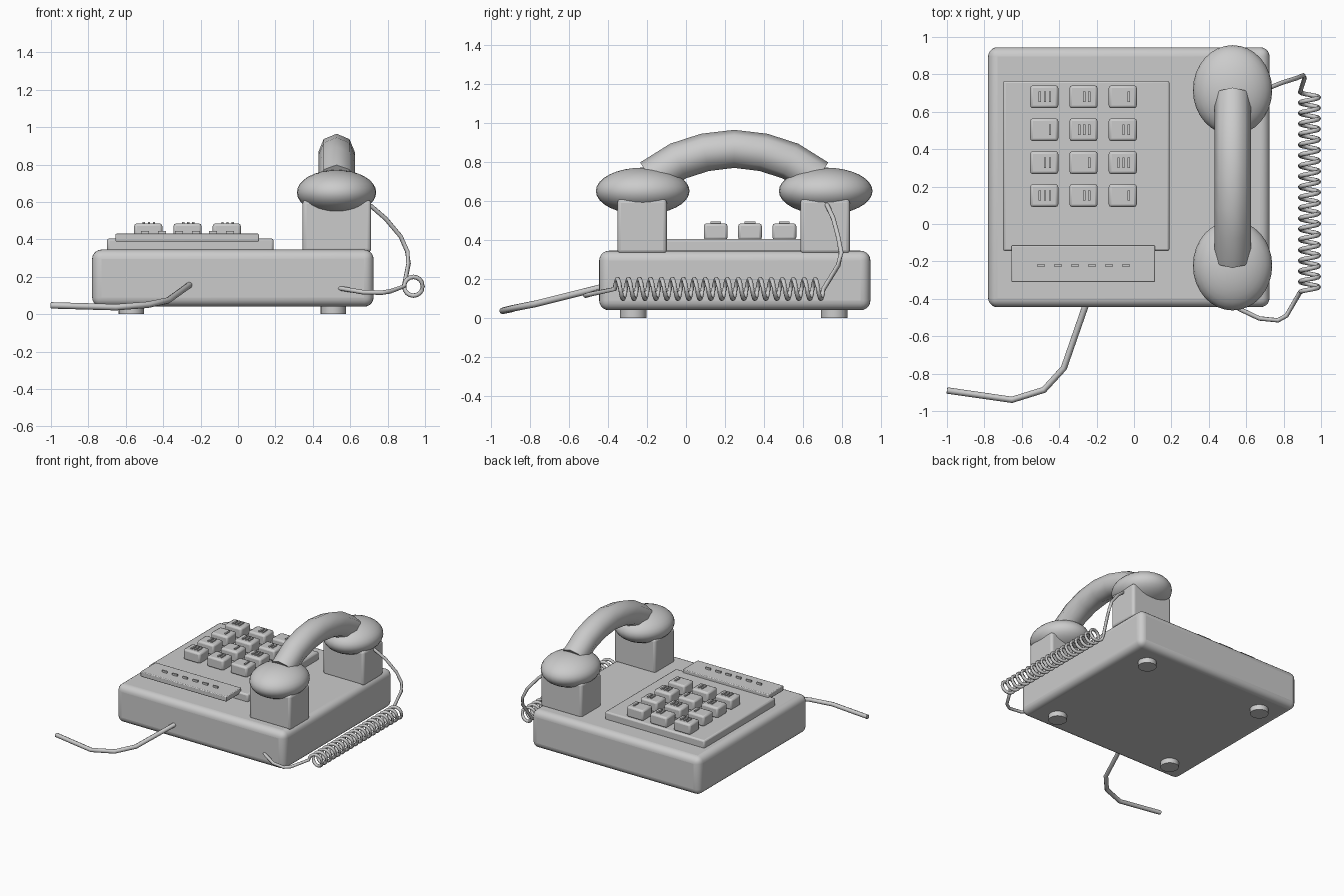
import bpy
import math

if "Cube" in bpy.data.objects:
    bpy.data.objects.remove(bpy.data.objects["Cube"])


def finish(obj, name, bevel=0.0, segments=3):
    obj.name = name
    if bevel:
        m = obj.modifiers.new("soft_edges", 'BEVEL')
        m.width = bevel
        m.segments = segments
    bpy.ops.object.shade_smooth_by_angle(angle=math.radians(35))
    return obj


def box(name, x, y, z, bevel=0.0, segments=3):
    """Box from (min, max) pairs."""
    bpy.ops.mesh.primitive_cube_add(size=1, location=[sum(r) / 2 for r in (x, y, z)])
    obj = bpy.context.object
    obj.scale = [r[1] - r[0] for r in (x, y, z)]
    bpy.ops.object.transform_apply(location=False, rotation=False, scale=True)
    return finish(obj, name, bevel, segments)


def centred_box(name, x, y, w, d, z, bevel=0.0):
    return box(name, (x - w / 2, x + w / 2), (y - d / 2, y + d / 2), z, bevel, 2)


def tube(name, points, radius, resolution):
    """Round tube along a polyline."""
    curve = bpy.data.curves.new(name, 'CURVE')
    curve.dimensions = '3D'
    curve.twist_mode = 'Z_UP'
    curve.bevel_depth = radius
    curve.bevel_resolution = resolution
    curve.use_fill_caps = True
    spline = curve.splines.new('POLY')
    spline.points.add(len(points) - 1)
    for p, co in zip(spline.points, points):
        p.co = (*co, 1)
    spline.use_smooth = True
    obj = bpy.data.objects.new(name, curve)
    bpy.context.collection.objects.link(obj)
    return obj


# Base and feet
box("base", (-0.78, 0.725), (-0.445, 0.945), (0.04, 0.345), 0.05, 5)
for x in (-0.57, 0.51):
    for y in (-0.27, 0.76):
        bpy.ops.mesh.primitive_cylinder_add(vertices=24, radius=0.068, depth=0.05,
                                            location=(x, y, 0.025))
        finish(bpy.context.object, "foot")

# Key panel and label strip with dashes
box("key_panel", (-0.70, 0.19), (-0.145, 0.765), (0.335, 0.405), 0.012, 2)
box("label_strip", (-0.655, 0.112), (-0.31, -0.115), (0.388, 0.43), 0.006, 2)
for i in range(6):
    centred_box("label_dash", -0.498 + i * 0.091, -0.222, 0.043, 0.012, (0.425, 0.445))

# Keys with one to three raised bars
for r, y in enumerate((0.68, 0.504, 0.328, 0.152)):
    for c, x in enumerate((-0.48, -0.27, -0.06)):
        centred_box("key", x, y, 0.15, 0.122, (0.40, 0.485), 0.014)
        for b in range(1 + (r - c + 2) % 3):
            centred_box("key_bar", x + 0.031 - b * 0.027, y, 0.013, 0.055, (0.48, 0.494))

# Cradle posts and rounded handset ends
for part, y in (("front", -0.225), ("back", 0.713)):
    box(part + "_cradle", (0.345, 0.712), (y - 0.127, y + 0.127), (0.33, 0.61), 0.02, 3)
    bpy.ops.mesh.primitive_uv_sphere_add(segments=32, ring_count=16, radius=1,
                                         location=(0.527, y + 0.003, 0.651))
    cap = bpy.context.object
    cap.scale = (0.212, 0.24, 0.12)
    bpy.ops.object.transform_apply(location=False, rotation=False, scale=True)
    finish(cap, part + "_handset_end")

# Arched handset grip
half = [(0.43, 0.715), (0.287, 0.805), (0.15, 0.849)]
arch = [(-d, z) for d, z in half] + [(0, 0.867)] + [(d, z) for d, z in reversed(half)]
tube("handset_grip", [(0.527, 0.247 + d, z) for d, z in arch], 0.0975, 2)

# Coiled handset cord with straight leads
lead_in = [(0.62, 0.69, 0.63), (0.715, 0.725, 0.575), (0.79, 0.755, 0.51),
           (0.87, 0.78, 0.415), (0.905, 0.795, 0.335), (0.912, 0.78, 0.27)]
turns, steps = 19, 16
coil = []
for i in range(turns * steps + 1):
    a = math.pi + 2 * math.pi * i / steps
    coil.append((0.938 + 0.05 * math.cos(a), 0.705 - 1.07 * i / (turns * steps),
                 0.149 + 0.05 * math.sin(a)))
lead_out = [(0.815, -0.49, 0.122), (0.77, -0.515, 0.115), (0.67, -0.505, 0.117),
            (0.565, -0.455, 0.135), (0.53, -0.425, 0.14)]
tube("handset_cord", lead_in + coil + lead_out, 0.012, 2)

# Line cord
tube("line_cord", [(-0.25, -0.41, 0.163), (-0.375, -0.77, 0.073), (-0.482, -0.887, 0.05),
                   (-0.653, -0.94, 0.037), (-1.0, -0.89, 0.047)], 0.017, 2)
